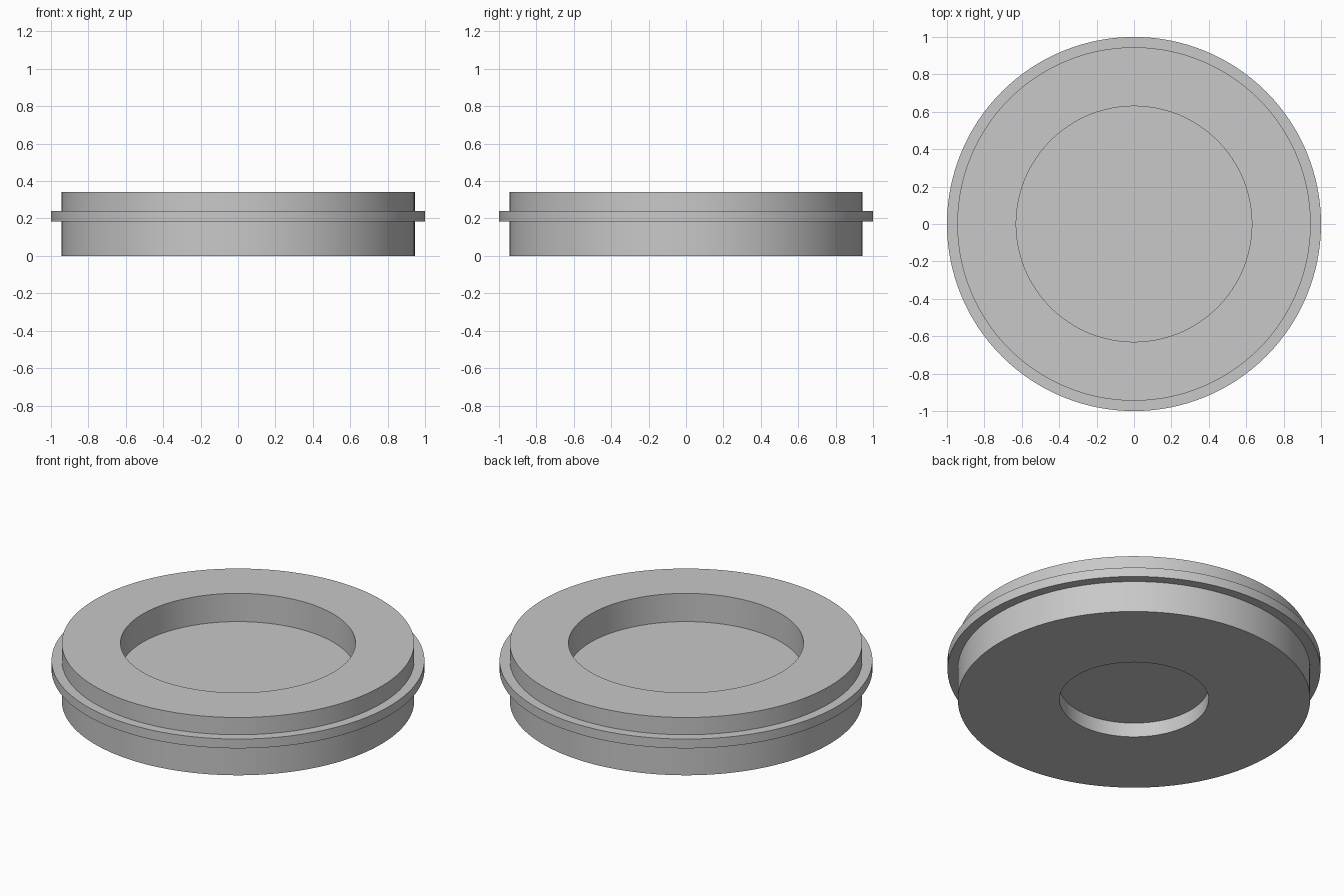
import bpy
import bmesh
import math

if "Cube" in bpy.data.objects:
    bpy.data.objects.remove(bpy.data.objects["Cube"], do_unlink=True)

SEGMENTS = 128

# Plain grey finish
grey = bpy.data.materials.new("light_grey")
grey.use_nodes = True
colour = (0.58, 0.58, 0.58, 1)
grey.diffuse_color = colour
grey.node_tree.nodes["Principled BSDF"].inputs["Base Color"].default_value = colour


def lathe(name, profile):
    """Spin a (radius, height) profile, bottom axis to top axis, about z."""
    bm = bmesh.new()
    verts = [bm.verts.new((r, 0, z)) for r, z in profile]
    edges = [bm.edges.new(pair) for pair in zip(verts, verts[1:])]
    bmesh.ops.spin(bm, geom=verts + edges, cent=(0, 0, 0), axis=(0, 0, 1),
                   angle=math.tau, steps=SEGMENTS, use_duplicate=False)
    bmesh.ops.remove_doubles(bm, verts=bm.verts, dist=0.0001)
    bmesh.ops.recalc_face_normals(bm, faces=bm.faces)
    mesh = bpy.data.meshes.new(name)
    bm.to_mesh(mesh)
    bm.free()
    mesh.materials.append(grey)
    obj = bpy.data.objects.new(name, mesh)
    bpy.context.collection.objects.link(obj)
    bpy.ops.object.select_all(action="DESELECT")
    obj.select_set(True)
    bpy.context.view_layer.objects.active = obj
    bpy.ops.object.shade_smooth_by_angle(angle=math.radians(30))
    return obj


# Disc body with a thin flange, a wide top recess and a small bottom recess
lathe("flanged_disc", [
    (0, 0.085), (0.4, 0.085), (0.4, 0),                  # bottom recess
    (0.945, 0), (0.945, 0.185),                          # lower wall
    (1, 0.185), (1, 0.24),                               # flange
    (0.945, 0.24), (0.945, 0.342),                       # upper wall
    (0.63, 0.342), (0.63, 0.175), (0, 0.175),            # top recess
])
